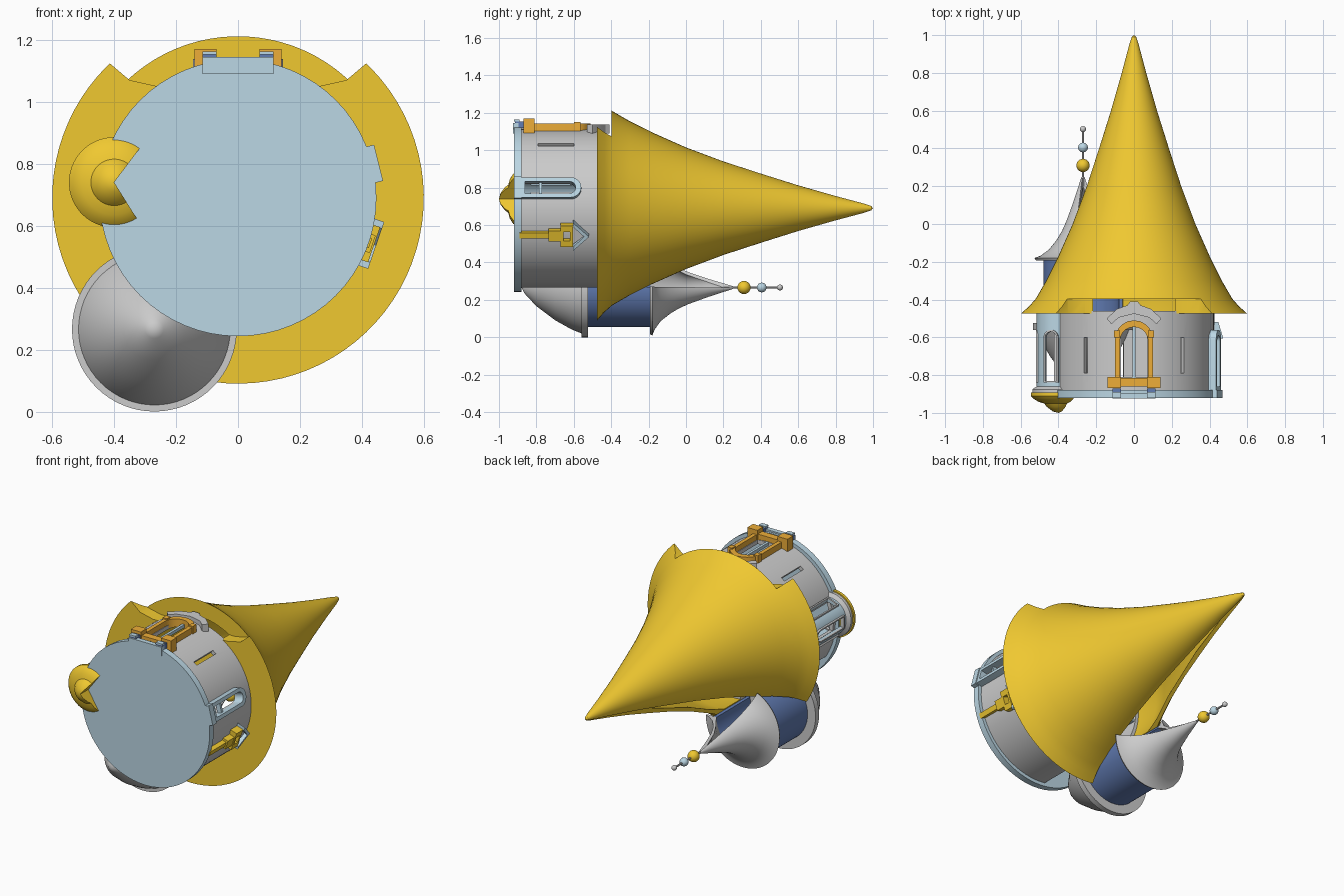
import bpy, bmesh
from math import sin, cos, pi, radians

if "Cube" in bpy.data.objects:
    bpy.data.objects.remove(bpy.data.objects["Cube"])

def mat(name, c):
    m = bpy.data.materials.new(name)
    m.diffuse_color = (*c, 1)
    m.use_nodes = True
    m.node_tree.nodes["Principled BSDF"].inputs["Base Color"].default_value = m.diffuse_color
    return m

GOLD = mat("gold", (0.87, 0.58, 0.03))
SKY = mat("pale_blue", (0.5, 0.68, 0.78))
NAVY = mat("deep_blue", (0.12, 0.2, 0.45))
ORANGE = mat("orange", (0.85, 0.42, 0.04))
GREY = None
TOWER, TURRET, BAY = (0, 0.69), (-0.27, 0.266), (-0.4, 0.74)

def finish(name, bm, m):
    bmesh.ops.remove_doubles(bm, verts=bm.verts, dist=1e-5)
    bmesh.ops.recalc_face_normals(bm, faces=bm.faces)
    me = bpy.data.meshes.new(name)
    bm.to_mesh(me)
    bm.free()
    ob = bpy.data.objects.new(name, me)
    bpy.context.collection.objects.link(ob)
    if m:
        me.materials.append(m)
    return ob

def lathe(name, prof, c, m, a0=0, a1=360, n=64):
    """Closed (radius, y) profile turned about an axis along y."""
    bm = bmesh.new()
    full = a1 - a0 == 360
    rings = []
    for i in range(n if full else n + 1):
        a = radians(a0 + (a1 - a0) * i / n)
        rings.append([bm.verts.new((c[0] + r * cos(a), y, c[1] + r * sin(a))) for r, y in prof])
    k = len(prof)
    for i in range(n):
        A, B = rings[i], rings[(i + 1) % len(rings)]
        for j in range(k):
            l = (j + 1) % k
            if prof[j][0] == 0 and prof[l][0] == 0:
                continue
            bm.faces.new((A[j], A[l], B[l], B[j]))
    if not full:
        bm.faces.new(rings[0])
        bm.faces.new(rings[-1])
    return finish(name, bm, m)

def plate(name, pts, ang, r0, r1, m, c=TOWER, inner=None):
    """Outline in (tangent, y), extruded radially; optional matching inner outline."""
    a = radians(ang)
    bm = bmesh.new()
    def loop(p, r):
        return [bm.verts.new((c[0] + r * cos(a) + u * sin(a), y, c[1] + r * sin(a) - u * cos(a))) for u, y in p]
    def bridge(A, B):
        for i in range(len(A)):
            j = (i + 1) % len(A)
            bm.faces.new((A[i], A[j], B[j], B[i]))
    A, B = loop(pts, r0), loop(pts, r1)
    bridge(A, B)
    if inner:
        C, D = loop(inner, r0), loop(inner, r1)
        bridge(C, D)
        bridge(A, C)
        bridge(B, D)
    else:
        bm.faces.new(A)
        bm.faces.new(B)
    return finish(name, bm, m)

def rect(u0, u1, y0, y1):
    return [(u0, y0), (u1, y0), (u1, y1), (u0, y1)]

def arch(w, y0, y1, n=10):
    return [(-w, y0), (w, y0)] + [(w * cos(pi * i / n), y1 - w + w * sin(pi * i / n)) for i in range(n + 1)]

def cut(ob, cutters):
    bpy.context.view_layer.objects.active = ob
    for t in cutters:
        md = ob.modifiers.new("cut", 'BOOLEAN')
        md.operation, md.solver, md.object = 'DIFFERENCE', 'EXACT', t
        bpy.ops.object.modifier_apply(modifier=md.name)
        bpy.data.objects.remove(t)

# main tower: open towards the turret, with windows and doorway cut through
wall = lathe("tower_wall", [(0.425, -0.89), (0.425, -0.46), (0.4, -0.46), (0.4, -0.89)], TOWER, GREY, -98, 212)
cut(wall, [plate("slit_cut", rect(-0.013, 0.013, -0.79, -0.6), a, 0.35, 0.5, None) for a in (53, 127)]
    + [plate("door_cut", arch(0.07, -0.81, -0.53), 90, 0.34, 0.5, None),
       plate("window_cut", arch(0.033, -0.86, -0.59), 14, 0.34, 0.5, None),
       plate("bay_cut", rect(-0.09, 0.09, -0.86, -0.5), 173, 0.34, 0.5, None)])
lathe("tower_base", [(0, -0.92), (0.447, -0.92), (0.447, -0.88), (0, -0.88)], TOWER, SKY)

# big conical roof shell, open behind the turret and notched over the door
roof = lathe("main_roof", [
    (0.42, -0.475), (0.6, -0.475), (0.555, -0.435), (0.52, -0.395), (0.465, -0.3), (0.405, -0.18), (0.325, 0),
    (0.25, 0.2), (0.185, 0.4), (0.122, 0.6), (0.065, 0.8), (0.025, 0.95), (0.012, 0.99), (0, 1),
    (0, 0.93), (0.04, 0.8), (0.155, 0.4), (0.3, 0), (0.38, -0.18), (0.42, -0.3)], TOWER, GOLD, -98, 212, 72)
bm = bmesh.new()
half = [(0.26, 1.05), (0.35, 1.07), (0.415, 1.125), (0.5, 1.4)]
section = half + [(-x, z) for x, z in reversed(half)]
f = bm.faces.new([bm.verts.new((x, -0.6, z)) for x, z in section])
ext = bmesh.ops.extrude_face_region(bm, geom=[f])['geom']
bmesh.ops.translate(bm, vec=(0, 0.203, 0), verts=[v for v in ext if isinstance(v, bmesh.types.BMVert)])
cut(roof, [finish("notch_cut", bm, None)])

# doorway on the upper side
plate("door_frame", arch(0.1, -0.83, -0.51), 90, 0.4, 0.452, ORANGE, inner=arch(0.075, -0.82, -0.545))
plate("door_mullion", rect(-0.008, 0.008, -0.85, -0.54), 90, 0.405, 0.425, SKY)
plate("door_balcony", rect(-0.09, 0.09, -0.86, -0.815), 90, 0.4, 0.455, ORANGE)
plate("door_step", rect(-0.115, 0.115, -0.925, -0.895), 90, 0.4, 0.455, SKY)
for s in (-1, 1):
    x0, x1 = sorted((s * 0.07, s * 0.14))
    plate("balcony_block", rect(x0, x1, -0.868, -0.81), 90, 0.4, 0.48, ORANGE)
    x0, x1 = sorted((s * 0.07, s * 0.115))
    plate("step_post", rect(x0, x1, -0.915, -0.87), 90, 0.43, 0.463, NAVY)
    plate("step_cap", rect(x0, x1, -0.92, -0.89), 90, 0.463, 0.473, SKY)
    x0, x1 = sorted((s * 0.075, s * 0.105))
    plate("post_foot", rect(x0, x1, -0.6, -0.565), 90, 0.41, 0.46, ORANGE)
hood = [(-0.145, -0.5), (-0.12, -0.53), (-0.08, -0.495), (0, -0.475), (0.08, -0.495), (0.12, -0.53), (0.145, -0.5),
        (0.09, -0.45), (0.035, -0.43), (0.02, -0.41), (-0.02, -0.41), (-0.035, -0.43), (-0.09, -0.45)]
plate("door_hood", hood, 90, 0.4, 0.448, GREY)

# arched window on the right side
plate("window_frame", arch(0.055, -0.9, -0.56), 14, 0.4, 0.462, SKY, inner=arch(0.033, -0.86, -0.59))
plate("window_sill", rect(-0.06, 0.06, -0.92, -0.88), 14, 0.38, 0.468, SKY)
plate("window_bar", rect(-0.033, 0.033, -0.785, -0.77), 14, 0.41, 0.44, SKY)

# little bird house on a pole
A = -19
plate("bird_house_pole", rect(-0.016, 0.016, -0.89, -0.73), A, 0.4, 0.452, GOLD)
plate("bird_house_bracket", rect(-0.03, 0.03, -0.735, -0.665), A, 0.4, 0.46, GOLD)
plate("bird_house_box", rect(-0.06, 0.06, -0.67, -0.605), A, 0.4, 0.465, GOLD, inner=rect(-0.025, 0.025, -0.655, -0.62))
plate("bird_house_gable", [(-0.05, -0.605), (0.05, -0.605), (0, -0.54)], A, 0.4, 0.45, GREY)
plate("bird_house_roof", [(-0.08, -0.605), (-0.058, -0.605), (0, -0.545), (0.058, -0.605), (0.08, -0.605), (0, -0.518)],
      A, 0.4, 0.472, SKY)

# round bay window on the left
bay = lathe("bay_wall", [(0.115, -0.89), (0.115, -0.47), (0.098, -0.47), (0.098, -0.89)], BAY, SKY, 65, 290, 40)
cut(bay, [plate("bay_window_cut", arch(0.033, -0.83, -0.57), a, 0.06, 0.2, None, BAY) for a in (110, 180, 250)])
for a in (110, 180, 250):
    plate("bay_window_trim", arch(0.041, -0.84, -0.56), a, 0.1, 0.12, GREY, BAY, arch(0.033, -0.83, -0.57))
lathe("bay_ledge", [(0.09, -0.895), (0.138, -0.895), (0.138, -0.875), (0.115, -0.86), (0.09, -0.86)], BAY, GREY, 53, 302, 40)
lathe("bay_bowl", [(0, -1), (0.03, -0.992), (0.062, -0.968), (0.075, -0.95), (0.105, -0.942), (0.132, -0.925),
                   (0.146, -0.91), (0.146, -0.892), (0, -0.892)], BAY, GOLD, 53, 302, 40)

# side turret
lathe("turret_bowl", [(0, -0.88), (0.03, -0.865), (0.1, -0.8), (0.175, -0.7), (0.225, -0.61), (0.245, -0.56),
                      (0.266, -0.56), (0.266, -0.525), (0, -0.525)], TURRET, GREY)
lathe("turret_wall", [(0.21, -0.53), (0.21, -0.18), (0.19, -0.18), (0.19, -0.53)], TURRET, NAVY, 113, 361)
lathe("turret_roof", [(0.19, -0.19), (0.25, -0.192), (0.257, -0.18), (0.225, -0.168), (0.18, -0.135), (0.14, -0.085),
                      (0.113, -0.04), (0.09, 0.01), (0.05, 0.12), (0.008, 0.25), (0, 0.25), (0, 0.2),
                      (0.075, 0), (0.125, -0.09), (0.165, -0.15)], TURRET, GREY, 113, 361)
lathe("finial_rod", [(0, 0.2), (0.006, 0.2), (0.006, 0.5), (0, 0.5)], TURRET, GREY, n=10)
for name, y, r, m in (("large", 0.31, 0.035, GOLD), ("middle", 0.405, 0.026, SKY), ("small", 0.502, 0.016, GREY)):
    ball = [(r * sin(pi * i / 12) if 0 < i < 12 else 0, y - r * cos(pi * i / 12)) for i in range(13)]
    lathe("finial_ball_" + name, ball, TURRET, m, n=20)

# smooth shading with crisp edges
for ob in bpy.data.objects:
    ob.select_set(ob.type == 'MESH')
bpy.context.view_layer.objects.active = roof
bpy.ops.object.shade_smooth_by_angle(angle=radians(30))
